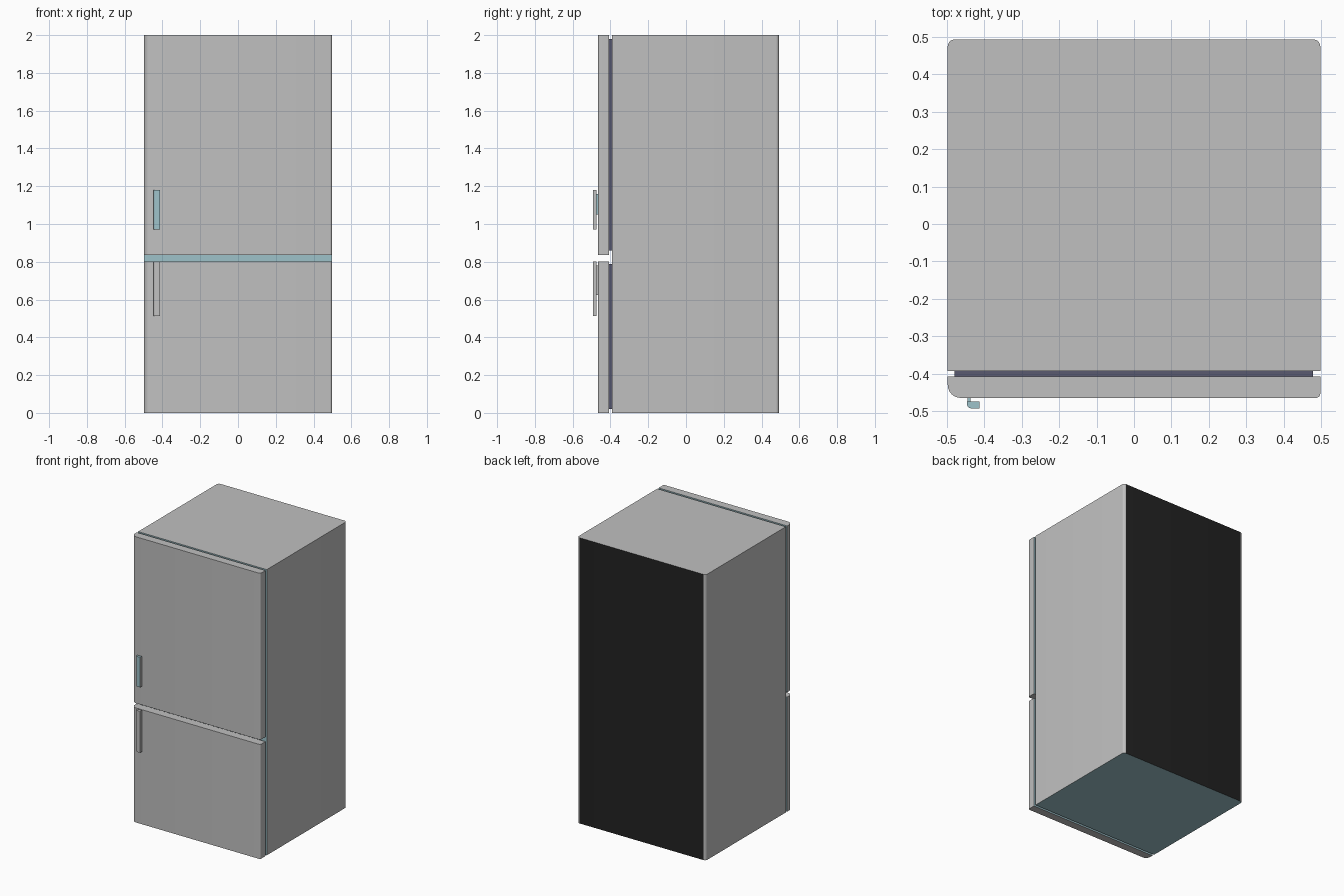
import bpy, bmesh, math

if "Cube" in bpy.data.objects:
    bpy.data.objects.remove(bpy.data.objects["Cube"])


def material(name, rgb):
    m = bpy.data.materials.new(name)
    m.diffuse_color = (*rgb, 1)
    m.use_nodes = True
    m.node_tree.nodes["Principled BSDF"].inputs["Base Color"].default_value = m.diffuse_color
    return m


GREY = material("grey_steel", (0.53, 0.53, 0.53))
TEAL = material("pale_teal", (0.34, 0.54, 0.59))
BLACK = material("black_back", (0.016, 0.016, 0.016))
SEAL = material("seal_purple", (0.10, 0.10, 0.16))


def rounded_plan(x0, x1, y0, y1, radii, steps=6):
    """Plan outline, corner radii ordered front-left, front-right, back-right, back-left."""
    corners = [(x0, y0, 1, 1, 180), (x1, y0, -1, 1, 270),
               (x1, y1, -1, -1, 0), (x0, y1, 1, -1, 90)]
    pts = []
    for (x, y, sx, sy, start), r in zip(corners, radii):
        if r == 0:
            pts.append((x, y))
            continue
        for i in range(steps + 1):
            a = math.radians(start + 90 * i / steps)
            pts.append((x + sx * r + r * math.cos(a), y + sy * r + r * math.sin(a)))
    return pts


def prism(name, plan, z0, z1, mats, rule=lambda n: 0):
    """Extrude a plan outline upward and colour its faces by normal."""
    bm = bmesh.new()
    base = bm.faces.new([bm.verts.new((x, y, z0)) for x, y in plan])
    ext = bmesh.ops.extrude_face_region(bm, geom=[base], use_keep_orig=True)
    verts = [g for g in ext["geom"] if isinstance(g, bmesh.types.BMVert)]
    bmesh.ops.translate(bm, verts=verts, vec=(0, 0, z1 - z0))
    bmesh.ops.recalc_face_normals(bm, faces=bm.faces)
    bm.normal_update()
    for f in bm.faces:
        f.material_index = rule(f.normal)
    me = bpy.data.meshes.new(name)
    bm.to_mesh(me)
    bm.free()
    ob = bpy.data.objects.new(name, me)
    bpy.context.collection.objects.link(ob)
    for m in mats:
        me.materials.append(m)
    bpy.ops.object.select_all(action='DESELECT')
    ob.select_set(True)
    bpy.context.view_layer.objects.active = ob
    bpy.ops.object.shade_smooth_by_angle(angle=math.radians(30))
    return ob


# Cabinet: teal front and underside, black back, grey elsewhere
def cabinet_rule(n):
    if n.y > 0.999:
        return 2
    return 1 if n.y < -0.999 or n.z < -0.9 else 0


prism("cabinet", rounded_plan(-0.498, 0.498, -0.393, 0.493, (0, 0, 0.018, 0.018)),
      0, 2, [GREY, TEAL, BLACK], cabinet_rule)

# Doors and their recessed seals
door_plan = rounded_plan(-0.498, 0.498, -0.465, -0.408, (0.035, 0.012, 0, 0))
seal_plan = rounded_plan(-0.48, 0.478, -0.409, -0.392, (0, 0, 0, 0))
for name, z0, z1, s0, s1 in (("fridge", 0.835, 2.0, 0.86, 1.98),
                             ("freezer", 0.0, 0.802, 0.02, 0.787)):
    prism(name + "_door", door_plan, z0, z1, [GREY, TEAL],
          lambda n: 1 if n.y > 0.9 else 0)
    prism(name + "_seal", seal_plan, s0, s1, [SEAL])

# Handles: bar with a rounded outer edge, standing on a slim mount
bar_plan = rounded_plan(-0.447, -0.413, -0.493, -0.474, (0.013, 0, 0, 0))
mount_plan = rounded_plan(-0.445, -0.437, -0.475, -0.464, (0, 0, 0, 0))
for name, z0, z1, m0, m1, main in (("fridge", 0.97, 1.18, 1.05, 1.16, TEAL),
                                   ("freezer", 0.512, 0.802, 0.625, 0.78, GREY)):
    prism(name + "_handle", bar_plan, z0, z1, [main, GREY],
          lambda n: 1 if n.x > 0.9 else 0)
    prism(name + "_handle_mount", mount_plan, m0, m1, [main])
